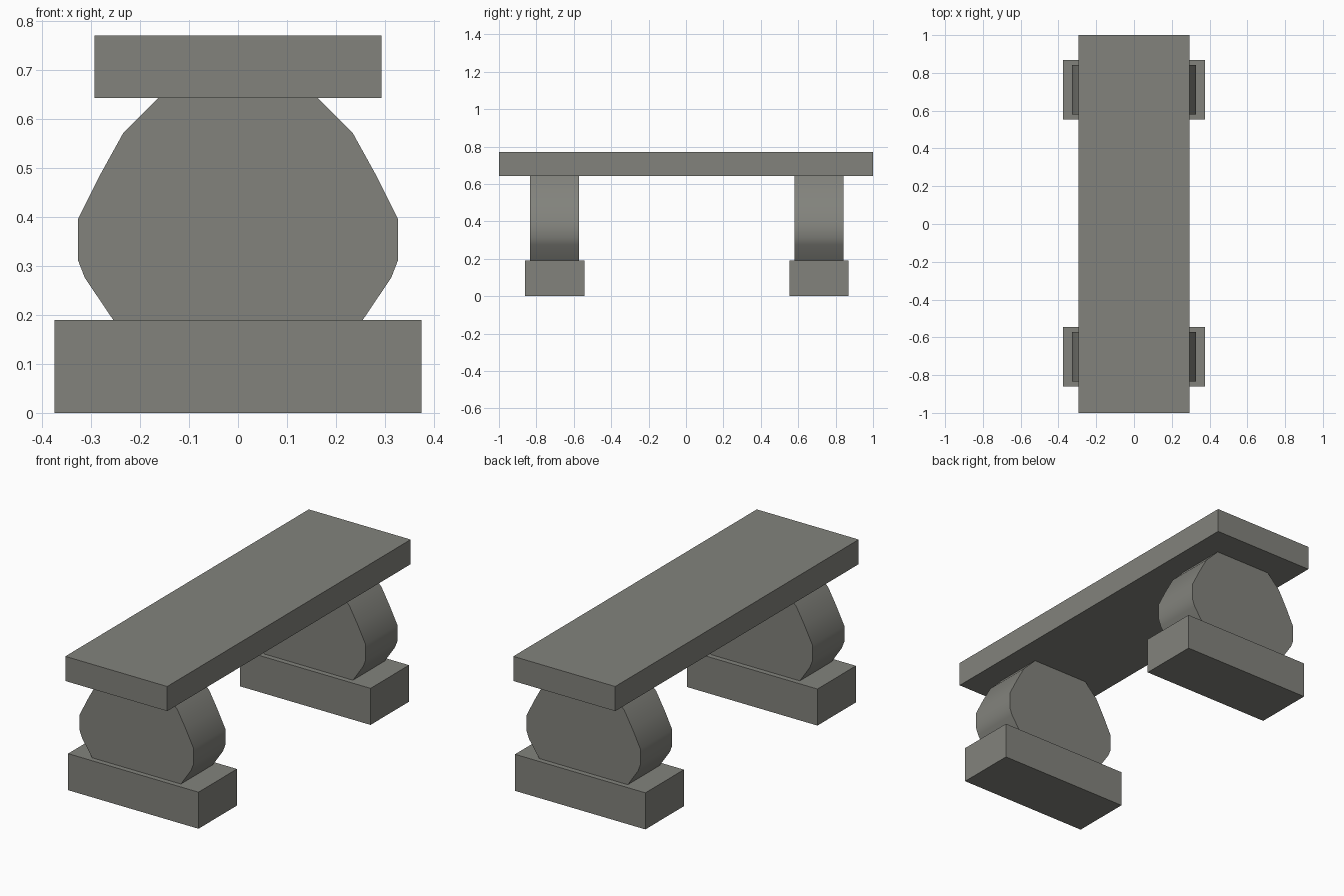
import bpy, bmesh

if "Cube" in bpy.data.objects:
    bpy.data.objects.remove(bpy.data.objects["Cube"])

stone = bpy.data.materials.new("grey stone")
stone.diffuse_color = (0.225, 0.226, 0.203, 1)
stone.use_nodes = True
stone.node_tree.nodes["Principled BSDF"].inputs["Base Color"].default_value = stone.diffuse_color


def extrude_profile(name, points, y0, y1):
    """Solid made by sweeping an x-z outline from y0 to y1."""
    bm = bmesh.new()
    face = bm.faces.new([bm.verts.new((x, y0, z)) for x, z in points])
    out = bmesh.ops.extrude_face_region(bm, geom=[face], use_keep_orig=True)
    moved = [v for v in out["geom"] if isinstance(v, bmesh.types.BMVert)]
    bmesh.ops.translate(bm, verts=moved, vec=(0, y1 - y0, 0))
    bmesh.ops.recalc_face_normals(bm, faces=bm.faces[:])
    mesh = bpy.data.meshes.new(name)
    bm.to_mesh(mesh)
    bm.free()
    mesh.materials.append(stone)
    obj = bpy.data.objects.new(name, mesh)
    bpy.context.collection.objects.link(obj)
    return obj


def block(name, half_x, z0, z1, y0, y1):
    outline = [(-half_x, z0), (half_x, z0), (half_x, z1), (-half_x, z1)]
    return extrude_profile(name, outline, y0, y1)


# Seat slab
block("seat", 0.293, 0.643, 0.771, -1, 1)

# Rounded leg outline, right half mirrored to the left
half = [(0.255, 0.19), (0.313, 0.276), (0.327, 0.312), (0.327, 0.396),
        (0.282, 0.486), (0.235, 0.571), (0.163, 0.643)]
outline = half + [(-x, z) for x, z in reversed(half)]

# Two legs on foot blocks
for label, y in (("front", -0.702), ("back", 0.711)):
    block(label + "_foot", 0.375, 0, 0.19, y - 0.158, y + 0.158)
    leg = extrude_profile(label + "_leg", outline, y - 0.131, y + 0.131)
    bpy.ops.object.select_all(action="DESELECT")
    leg.select_set(True)
    bpy.context.view_layer.objects.active = leg
    bpy.ops.object.shade_smooth_by_angle()
